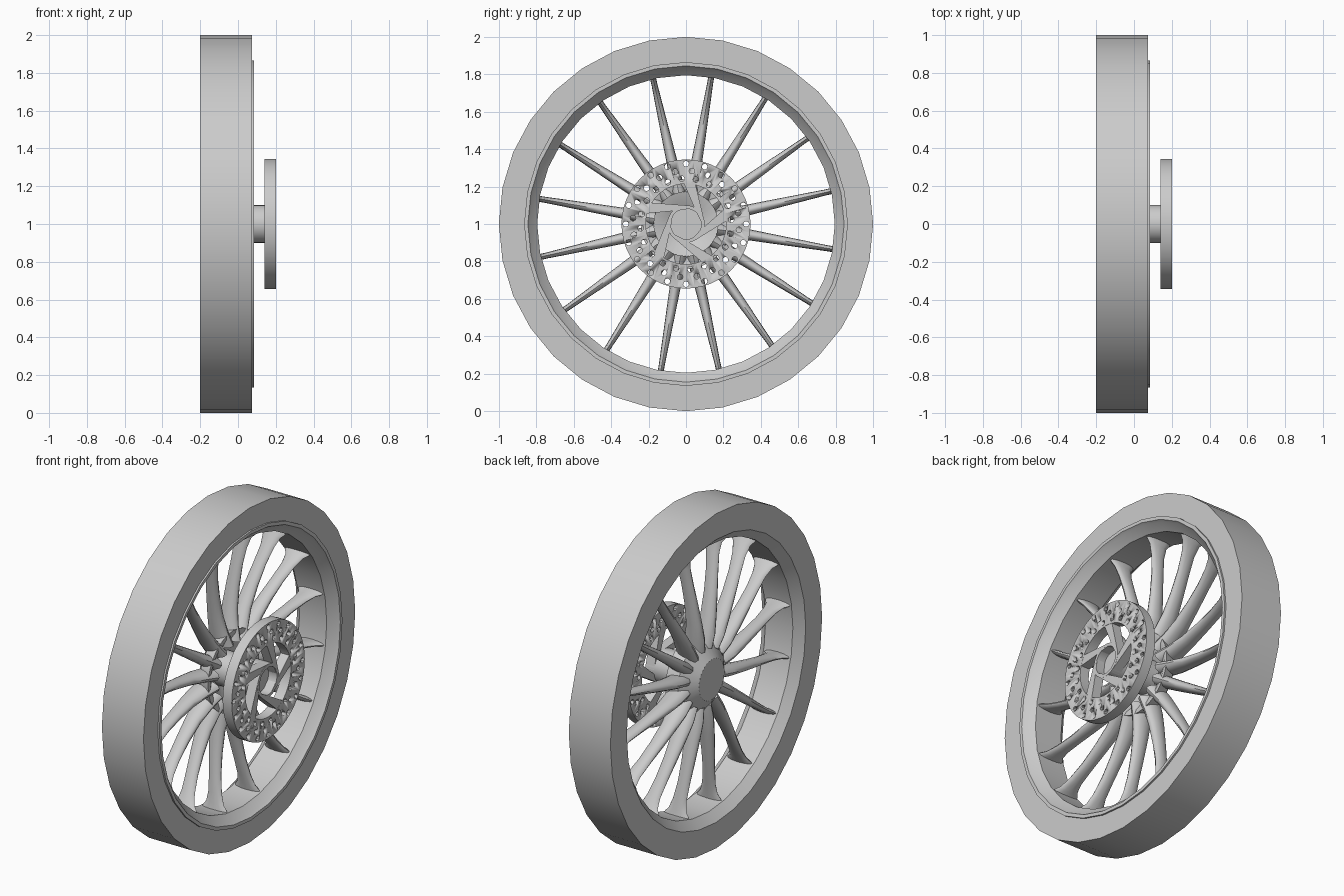
import bpy, bmesh, math
from mathutils import Matrix, Vector

old = bpy.data.objects.get("Cube")
if old:
    bpy.data.objects.remove(old, do_unlink=True)

grey = bpy.data.materials.new("plain grey")
grey.use_nodes = True
colour = (0.6, 0.6, 0.6, 1)
grey.diffuse_color = colour
grey.node_tree.nodes["Principled BSDF"].inputs["Base Color"].default_value = colour
TAU = math.tau


def finish(name, bm, sharp=35):
    """Turn a bmesh into a shaded object, lifted to the axle height."""
    bmesh.ops.recalc_face_normals(bm, faces=bm.faces)
    mesh = bpy.data.meshes.new(name)
    bm.to_mesh(mesh)
    bm.free()
    mesh.materials.append(grey)
    obj = bpy.data.objects.new(name, mesh)
    obj.location.z = 1
    bpy.context.collection.objects.link(obj)
    bpy.ops.object.select_all(action='DESELECT')
    obj.select_set(True)
    bpy.context.view_layer.objects.active = obj
    bpy.ops.object.shade_smooth_by_angle(angle=math.radians(sharp))
    return obj


def ring_point(x, r, a):
    return (x, r * math.sin(a), r * math.cos(a))


def skin(bm, loops, closed):
    """Bridge vertex loops; cap the ends of an open run."""
    pairs = list(zip(loops, loops[1:]))
    if closed:
        pairs.append((loops[-1], loops[0]))
    for a, b in pairs:
        n = len(a)
        for i in range(n):
            j = (i + 1) % n
            bm.faces.new((a[i], a[j], b[j], b[i]))
    if not closed:
        bm.faces.new(loops[0])
        bm.faces.new(loops[-1])


def lathe(name, profile, closed=True, segs=32):
    """Revolve (x, radius) points about the axle."""
    bm = bmesh.new()
    loops = [[bm.verts.new(ring_point(x, r, TAU * i / segs)) for i in range(segs)]
             for x, r in profile]
    skin(bm, loops, closed)
    return finish(name, bm)


# Tyre and rim
lathe("tyre", [(-.2, .86), (-.2, 1), (.075, 1), (.075, .86)])
lathe("rim", [(-.2, .865), (.085, .865), (.085, .845), (.07, .835), (.03, .795),
              (-.15, .795), (-.19, .835), (-.2, .845)])

# Hub: conical back, dished front, axle tube reaching the rotor
lathe("hub", [(-.17, .12), (-.10, .22), (-.03, .24), (-.03, .22), (-.09, .1), (.145, .1)],
      closed=False)

# Spokes: flared at both ends, dished towards the back
SECTIONS = [(.17, -.075, .07, .036), (.25, -.09, .062, .033), (.35, -.095, .05, .029),
            (.48, -.09, .042, .025), (.6, -.08, .039, .021), (.7, -.068, .044, .018),
            (.76, -.062, .058, .016), (.785, -.06, .078, .016), (.805, -.06, .085, .016)]
COUNT = 16
bm = bmesh.new()
for k in range(COUNT):
    turn = Matrix.Rotation(-math.radians(9.75) - TAU * k / COUNT, 3, 'X')
    loops = []
    for r, xc, half_w, half_t in SECTIONS:
        angles = [TAU * i / 12 for i in range(12)]
        loops.append([bm.verts.new(turn @ Vector((xc + half_w * math.cos(a),
                                                  half_t * math.sin(a), r)))
                      for a in angles])
    skin(bm, loops, False)
finish("spokes", bm, 50)

# Brake rotor ring
rotor = lathe("brake_rotor", [(.14, .215), (.14, .345), (.2, .345), (.2, .215)], segs=48)

# Drill holes in three staggered rows
HOLES = 20
bm = bmesh.new()
for k in range(HOLES):
    for radius, shift in ((.322, 0), (.285, .35), (.243, .7)):
        pos = ring_point(.17, radius, TAU * (k + shift) / HOLES)
        bmesh.ops.create_cone(bm, cap_ends=True, segments=10, radius1=.015, radius2=.015,
                              depth=.2, matrix=Matrix.Translation(pos)
                              @ Matrix.Rotation(math.pi / 2, 4, 'Y'))
drill = finish("hole_cutter", bm)
drill.hide_render = True
drill.hide_viewport = True
cut = rotor.modifiers.new("holes", 'BOOLEAN')
cut.operation = 'DIFFERENCE'
cut.solver = 'EXACT'
cut.object = drill

# Rotor centre ring and five tangential arms
lathe("rotor_centre", [(.14, .082), (.14, .1), (.2, .1), (.2, .082)])
ARM = [(-.225, .055), (-.2, .115), (.02, .098), (.02, .082), (-.04, .072)]
bm = bmesh.new()
for k in range(5):
    turn = Matrix.Rotation(TAU * k / 5, 3, 'X')
    ends = [[bm.verts.new(turn @ Vector((x, y, z))) for y, z in ARM]
            for x in (.141, .199)]
    skin(bm, ends, False)
finish("rotor_arms", bm)
